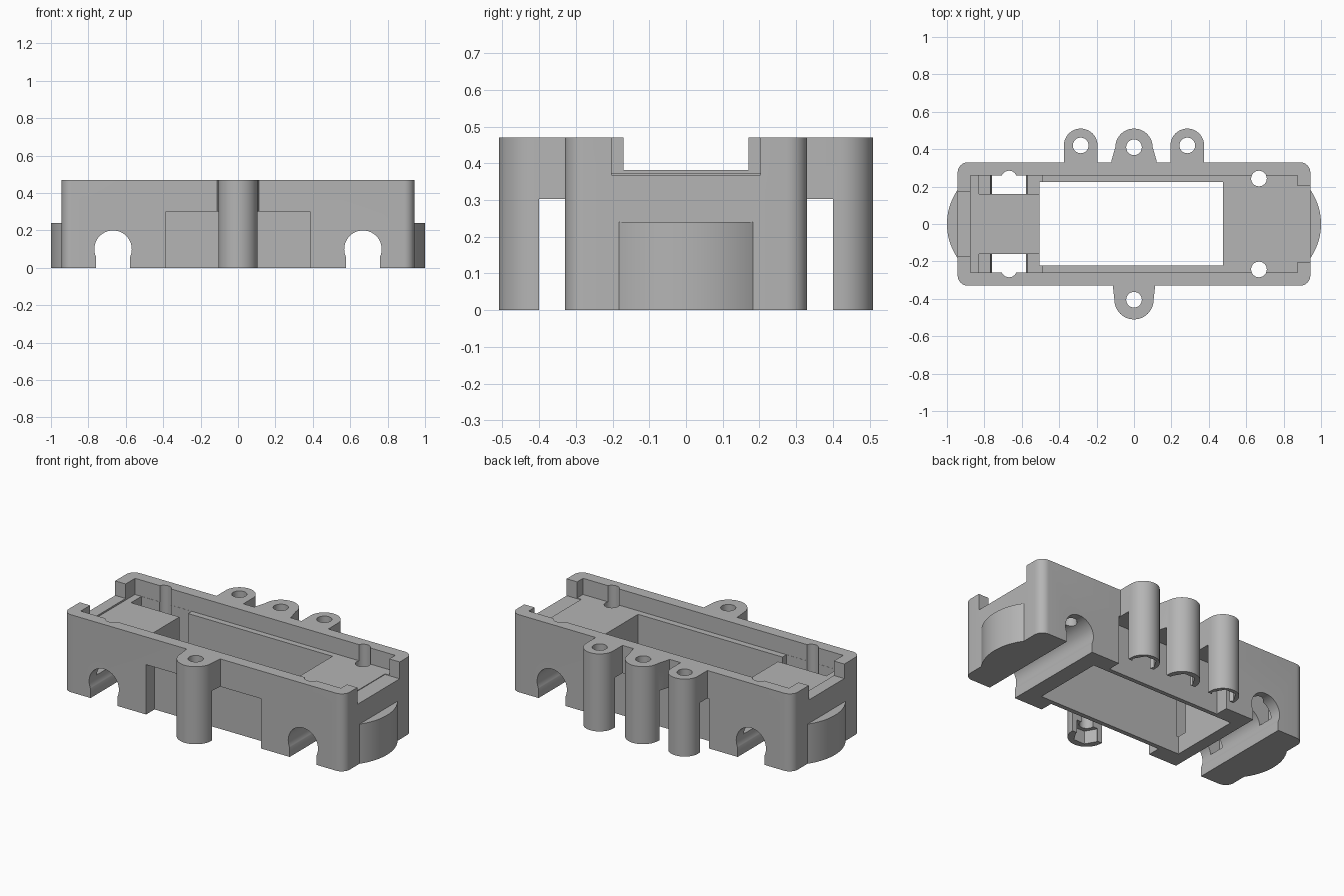
import bpy, bmesh
from math import pi, cos, sin

cube = bpy.data.objects.get("Cube")
if cube:
    bpy.data.objects.remove(cube, do_unlink=True)

grey = bpy.data.materials.new("plain grey")
grey.use_nodes = True
GREY = (0.46, 0.46, 0.46, 1)
grey.diffuse_color = GREY
grey.node_tree.nodes["Principled BSDF"].inputs["Base Color"].default_value = GREY


def prism(name, points, lo, hi, axis="z"):
    """Extrude a 2D outline along z (points are x, y) or y (points are x, z)."""
    bm = bmesh.new()
    place = (lambda u, v: (u, v, lo)) if axis == "z" else (lambda u, v: (u, lo, v))
    face = bm.faces.new([bm.verts.new(place(u, v)) for u, v in points])
    out = bmesh.ops.extrude_face_region(bm, geom=[face])
    moved = [g for g in out["geom"] if isinstance(g, bmesh.types.BMVert)]
    bmesh.ops.translate(bm, verts=moved, vec=(0, 0, hi - lo) if axis == "z" else (0, hi - lo, 0))
    bmesh.ops.recalc_face_normals(bm, faces=bm.faces)
    mesh = bpy.data.meshes.new(name)
    bm.to_mesh(mesh)
    bm.free()
    mesh.materials.append(grey)
    obj = bpy.data.objects.new(name, mesh)
    bpy.context.collection.objects.link(obj)
    return obj


def box(name, x0, x1, y0, y1, z0, z1):
    return prism(name, [(x0, y0), (x1, y0), (x1, y1), (x0, y1)], z0, z1)


def arc(cx, cy, r, start, end, n):
    return [(cx + r * cos(start + (end - start) * i / n),
             cy + r * sin(start + (end - start) * i / n)) for i in range(n + 1)]


def disc(cx, cy, r, n=32):
    return arc(cx, cy, r, 0, 2 * pi * (n - 1) / n, n - 1)


def combine(tool, operation):
    """Apply one boolean to the body and discard the tool."""
    mod = body.modifiers.new(tool.name, "BOOLEAN")
    mod.operation, mod.object, mod.solver = operation, tool, "EXACT"
    bpy.context.view_layer.objects.active = body
    bpy.ops.object.modifier_apply(modifier=mod.name)
    bpy.data.objects.remove(tool, do_unlink=True)


def add(tool):
    combine(tool, "UNION")


def cut(tool):
    combine(tool, "DIFFERENCE")


# Main block with rounded vertical corners
L, W, H, R = 0.943, 0.33, 0.47, 0.055
outline = []
for k, (sx, sy) in enumerate([(1, 1), (-1, 1), (-1, -1), (1, -1)]):
    outline += arc(sx * (L - R), sy * (W - R), R, k * pi / 2, (k + 1) * pi / 2, 8)
body = prism("housing", outline, 0, H)

# Curved end bosses
for s in (-1, 1):
    add(prism("end_boss", disc(s * 0.68, 0, 0.32, 96), 0, 0.24))

# Screw lugs: x, y, radius, half width at the wall
LUGS = [(-0.285, 0.42, 0.09, 0.09), (0, 0.41, 0.1, 0.12),
        (0.285, 0.42, 0.09, 0.09), (0, -0.405, 0.105, 0.112)]
for x, y, r, base in LUGS:
    s = 1 if y > 0 else -1
    shape = [(x + base, s * 0.29), (x + base, s * 0.34)]
    shape += [(px, s * py) for px, py in arc(x, abs(y), r, 0, pi, 24)]
    shape += [(x - base, s * 0.34), (x - base, s * 0.29)]
    add(prism("screw_lug", shape, 0, H))

# Side recesses behind the lugs
for s in (-1, 1):
    y0, y1 = sorted((s * 0.25, s * 0.4))
    cut(box("side_recess", -0.385, 0.385, y0, y1, -0.1, 0.302))

# Lug bores with nut pockets at the foot
for x, y, r, base in LUGS:
    cut(prism("lug_bore", disc(x, y, 0.042, 24), -0.1, 0.6))
    cut(prism("nut_pocket", disc(x, y, 0.075, 6), -0.1, 0.08))

# Lid seat, end notches and through cavity
cut(box("lid_seat", -0.873, 0.873, -0.26, 0.26, 0.372, 0.6))
cut(box("right_notch", 0.845, 1.1, -0.203, 0.203, 0.368, 0.6))
cut(box("left_notch", -1.1, -0.83, -0.17, 0.17, 0.382, 0.6))
cut(box("main_cavity", -0.505, 0.477, -0.222, 0.224, -0.1, 0.6))

# Pockets beside the raised platform
for s in (-1, 1):
    y0, y1 = sorted((s * 0.16, s * 0.259))
    cut(box("side_pocket", -0.83, -0.492, y0, y1, 0.11, 0.6))

# Axle channels with open slots, and vertical pin holes
for s in (-1, 1):
    x = s * 0.668
    cut(prism("axle_bore", disc(x, 0.1, 0.1, 48), -0.6, 0.6, "y"))
    cut(box("axle_slot", x - 0.09, x + 0.09, -0.6, 0.6, -0.1, 0.06))
    for t in (-1, 1):
        cut(prism("pin_hole", disc(x, t * 0.243, 0.042, 24), 0.1, 0.6))

bpy.ops.object.select_all(action="DESELECT")
body.select_set(True)
bpy.context.view_layer.objects.active = body
bpy.ops.object.shade_smooth_by_angle(angle=pi / 6)
